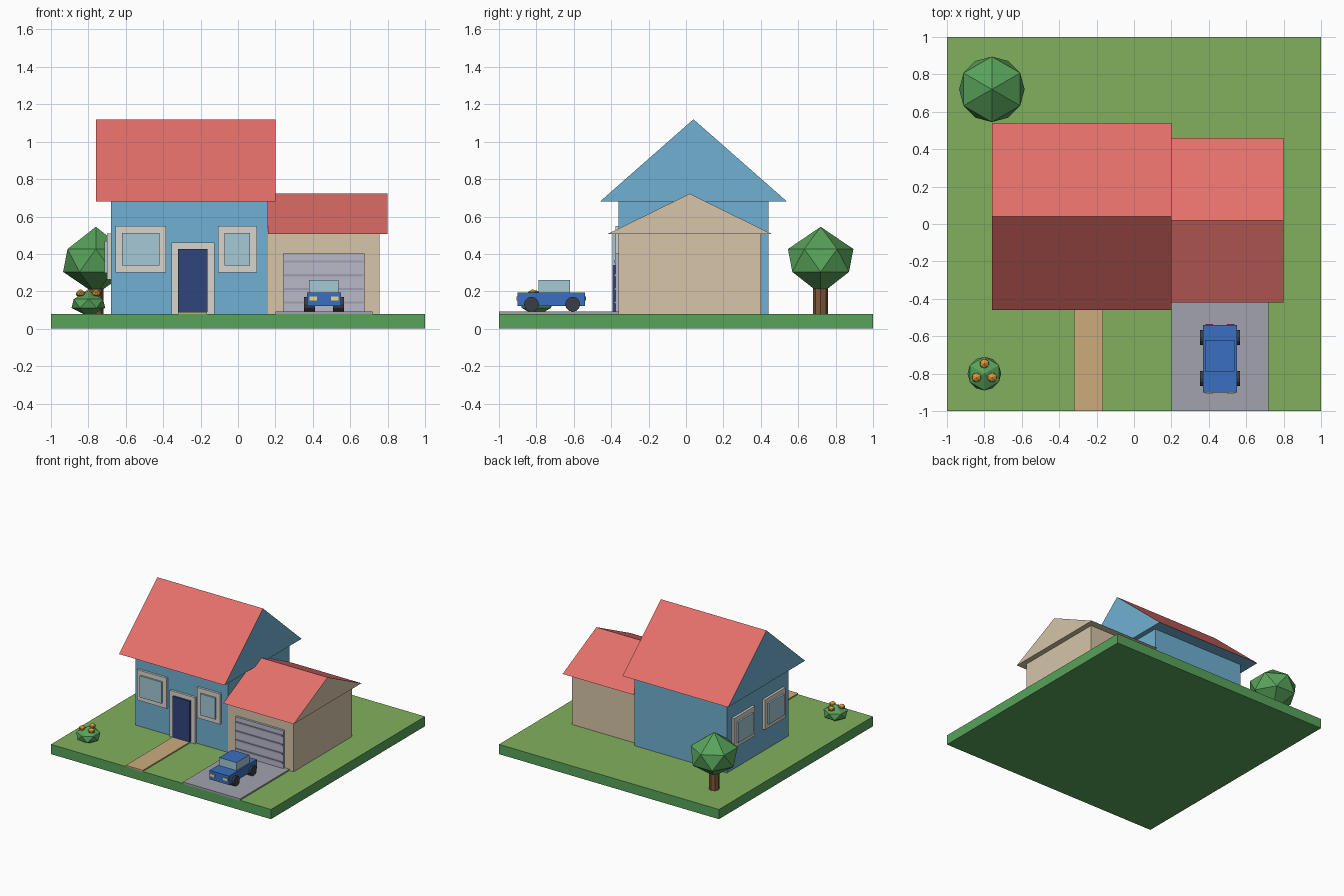
import bpy, bmesh, math
from mathutils import Vector

if "Cube" in bpy.data.objects:
    bpy.data.objects.remove(bpy.data.objects["Cube"])


def material(name, hexcode):
    m = bpy.data.materials.new(name)
    srgb = [int(hexcode[i:i + 2], 16) / 255 for i in (0, 2, 4)]
    m.diffuse_color = [((c + 0.055) / 1.055) ** 2.4 if c > 0.04 else c / 12.92 for c in srgb] + [1]
    m.use_nodes = True
    m.node_tree.nodes["Principled BSDF"].inputs["Base Color"].default_value = m.diffuse_color
    return m


LAWN, LEAF = material("lawn", "80b05c"), material("leaf", "58a35a")
BLUE, BEIGE, RED = material("blue_wall", "70b0d2"), material("beige_wall", "d6c5a8"), material("roof_red", "e4706a")
TRIM, GLASS, DOOR = material("trim", "d9d5cc"), material("glass", "a6c8d6"), material("door_blue", "30457c")
SLAT, STEEL = material("slat", "a0a0b0"), material("garage_steel", "b8bac8")
PATH, DRIVE = material("path", "ccac7c"), material("drive", "a2a4ac")
CAR, TYRE, LAMP, TAIL = material("car_blue", "3a6fc0"), material("tyre", "3a3e46"), material("lamp", "ead890"), material("tail", "c03838")
BARK, FLOWER = material("bark", "80583c"), material("flower", "e09a3c")


def finish(name, bm, mat, top=None):
    """Make an object; upward-facing faces take the top material."""
    bmesh.ops.recalc_face_normals(bm, faces=bm.faces)
    if top:
        for f in bm.faces:
            f.normal_update()
            f.material_index = int(f.normal.z > 0.1)
    me = bpy.data.meshes.new(name)
    bm.to_mesh(me)
    bm.free()
    me.materials.append(mat)
    if top:
        me.materials.append(top)
    ob = bpy.data.objects.new(name, me)
    bpy.context.collection.objects.link(ob)
    return ob


def box(name, x0, x1, y0, y1, z0, z1, mat, top=None):
    bm = bmesh.new()
    bmesh.ops.create_cube(bm, size=1)
    for v in bm.verts:
        v.co = Vector((x1 if v.co.x > 0 else x0, y1 if v.co.y > 0 else y0, z1 if v.co.z > 0 else z0))
    return finish(name, bm, mat, top)


def gable(name, x0, x1, y0, y1, z0, z1, mat):
    """Triangular roof prism with its ridge along x."""
    bm = bmesh.new()
    a, b = ([bm.verts.new(p) for p in ((x, y0, z0), (x, y1, z0), (x, (y0 + y1) / 2, z1))] for x in (x0, x1))
    bm.faces.new(a)
    bm.faces.new(b)
    for i in range(3):
        j = (i + 1) % 3
        bm.faces.new((a[i], a[j], b[j], b[i]))
    return finish(name, bm, mat, RED)


def foliage(name, x, y, z, r, h, mat):
    """Low-poly ball: two poles and two staggered rings of six."""
    bm = bmesh.new()
    top, low = bm.verts.new((x, y, z + h)), bm.verts.new((x, y, z - h))

    def ring(turn, dz):
        return [bm.verts.new((x + r * math.cos(math.radians(60 * i + turn)),
                              y + r * math.sin(math.radians(60 * i + turn)), z + dz)) for i in range(6)]
    up, dn = ring(30, 0.34 * h), ring(60, -0.34 * h)
    for i in range(6):
        j = (i + 1) % 6
        bm.faces.new((top, up[i], up[j]))
        bm.faces.new((up[i], dn[i], up[j]))
        bm.faces.new((up[j], dn[i], dn[j]))
        bm.faces.new((low, dn[j], dn[i]))
    return finish(name, bm, mat)


def cylinder(name, loc, r, depth, sides, mat, axis="z"):
    turn = (0, math.pi / 2, 0) if axis == "x" else (0, 0, 0)
    bpy.ops.mesh.primitive_cylinder_add(vertices=sides, radius=r, depth=depth, location=loc, rotation=turn)
    ob = bpy.context.object
    ob.name = name
    ob.data.materials.append(mat)


# Plot, path and driveway
box("ground", -1, 1, -1, 1, 0, 0.08, LEAF, LAWN)
box("path", -0.32, -0.165, -1, -0.36, 0.075, 0.09, PATH)
box("driveway", 0.2, 0.72, -1, -0.36, 0.075, 0.092, DRIVE)

# House and garage
box("house_walls", -0.68, 0.16, -0.36, 0.44, 0.08, 0.68, BLUE)
gable("house_roof", -0.76, 0.2, -0.46, 0.54, 0.68, 1.12, BLUE)
box("garage_walls", 0.16, 0.757, -0.36, 0.4, 0.08, 0.506, BEIGE)
gable("garage_roof", 0.16, 0.8, -0.42, 0.46, 0.506, 0.722, BEIGE)

# Front windows
for side, cx, w in (("left", -0.52, 0.135), ("right", -0.003, 0.104)):
    box(f"front_frame_{side}", cx - w, cx + w, -0.378, -0.35, 0.3, 0.55, TRIM)
    box(f"front_pane_{side}", cx - w + 0.036, cx + w - 0.036, -0.392, -0.35, 0.337, 0.513, GLASS)

# Side windows on the left wall
for side, cy in (("back", 0.24), ("front", -0.16)):
    box(f"side_frame_{side}", -0.7, -0.67, cy - 0.135, cy + 0.135, 0.262, 0.508, TRIM)
    box(f"side_pane_{side}", -0.714, -0.67, cy - 0.099, cy + 0.099, 0.298, 0.47, GLASS)

# Front door
box("door_frame", -0.356, -0.126, -0.378, -0.35, 0.08, 0.46, TRIM)
box("front_door", -0.32, -0.164, -0.394, -0.35, 0.09, 0.425, DOOR)

# Garage door with raised slats
box("garage_door", 0.24, 0.677, -0.378, -0.35, 0.08, 0.402, STEEL)
for i in range(4):
    z = 0.14 + i * 0.073
    box(f"garage_slat_{i + 1}", 0.245, 0.672, -0.386, -0.37, z - 0.006, z + 0.006, SLAT)

# Car
box("car_body", 0.37, 0.55, -0.9, -0.54, 0.122, 0.195, CAR)
box("car_cabin", 0.38, 0.538, -0.788, -0.62, 0.19, 0.26, GLASS, CAR)
for side, s in (("left", -1), ("right", 1)):
    for end, y in (("front", -0.826), ("rear", -0.606)):
        cylinder(f"wheel_{end}_{side}", (0.46 + s * 0.077, y, 0.131), 0.04, 0.06, 12, TYRE, "x")
    lx = 0.46 + s * 0.058
    box(f"headlight_{side}", lx - 0.02, lx + 0.02, -0.906, -0.89, 0.152, 0.173, LAMP)
    box(f"taillight_{side}", lx - 0.02, lx + 0.02, -0.55, -0.534, 0.152, 0.173, TAIL)

# Tree
cylinder("tree_trunk", (-0.76, 0.72, 0.16), 0.04, 0.17, 8, BARK)
foliage("tree_crown", -0.76, 0.72, 0.365, 0.175, 0.18, LEAF)

# Flowering bush
foliage("bush", -0.8, -0.8, 0.135, 0.09, 0.07, LEAF)
for i, (x, y) in enumerate(((-0.8, -0.746), (-0.842, -0.82), (-0.758, -0.82))):
    foliage(f"flower_{i + 1}", x, y, 0.188, 0.025, 0.024, FLOWER)
